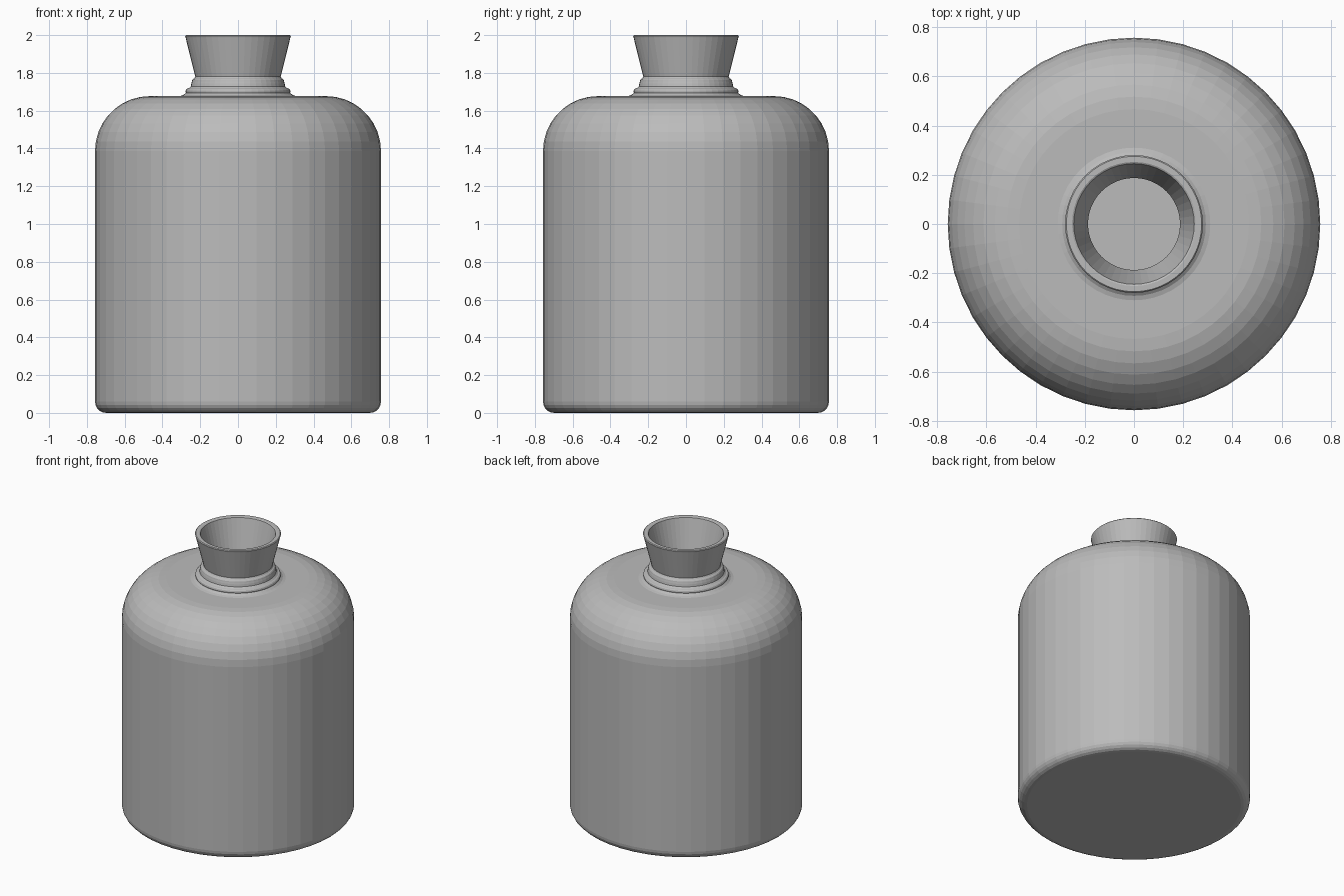
import bpy
import bmesh
from math import sin, cos, pi, radians
from mathutils import Vector

SIDES = 48

cube = bpy.data.objects.get("Cube")
if cube:
    bpy.data.objects.remove(cube, do_unlink=True)

grey = bpy.data.materials.new("plain grey")
grey.use_nodes = True
grey.diffuse_color = (0.5, 0.5, 0.5, 1)
grey.node_tree.nodes["Principled BSDF"].inputs["Base Color"].default_value = (0.5, 0.5, 0.5, 1)


def arc(r, z, radius, start, end, steps):
    """Profile points (radius, height) along a circular arc, in degrees."""
    angles = [radians(start + (end - start) * i / steps) for i in range(steps + 1)]
    return [(r + radius * cos(a), z + radius * sin(a)) for a in angles]


def lathe(name, profile):
    """Revolve a profile of (radius, height) points around the z axis."""
    bm = bmesh.new()
    verts = [bm.verts.new(Vector((r, 0, z))) for r, z in profile]
    edges = [bm.edges.new(pair) for pair in zip(verts, verts[1:])]
    bmesh.ops.spin(bm, geom=verts + edges, cent=(0, 0, 0), axis=(0, 0, 1),
                   angle=2 * pi, steps=SIDES, use_merge=True)
    bmesh.ops.remove_doubles(bm, verts=bm.verts, dist=0.0005)
    bmesh.ops.recalc_face_normals(bm, faces=bm.faces)
    mesh = bpy.data.meshes.new(name)
    bm.to_mesh(mesh)
    bm.free()
    mesh.materials.append(grey)
    obj = bpy.data.objects.new(name, mesh)
    bpy.context.collection.objects.link(obj)
    return obj


# Outer wall: rounded base, straight side, wide shoulder
outside = [(0, 0)]
outside += arc(0.697, 0.06, 0.06, -90, 0, 5)
outside += arc(0.467, 1.387, 0.29, 0, 90, 9)

# Neck: flared foot, stepped ring, then a cone opening towards the lip
outside += [(0.31, 1.677), (0.292, 1.682)]
outside += arc(0.262, 1.702, 0.016, -30, 90, 4)
outside += [(0.25, 1.728), (0.247, 1.745)]
outside += arc(0.228, 1.755, 0.016, 0, 75, 3)
outside += [(0.226, 1.78), (0.277, 1.985)]

# Rounded lip and the inner wall down to the hollow interior
lip = [(0.28, 1.995), (0.275, 2.0), (0.252, 2.0), (0.245, 1.996)]
inside = [(0.187, 1.77), (0.187, 1.64), (0.467, 1.64)]
inside += arc(0.467, 1.387, 0.253, 90, 0, 7)
inside += [(0.72, 0.06), (0.697, 0.037), (0, 0.037)]

lathe("bottle", outside + lip + inside)
